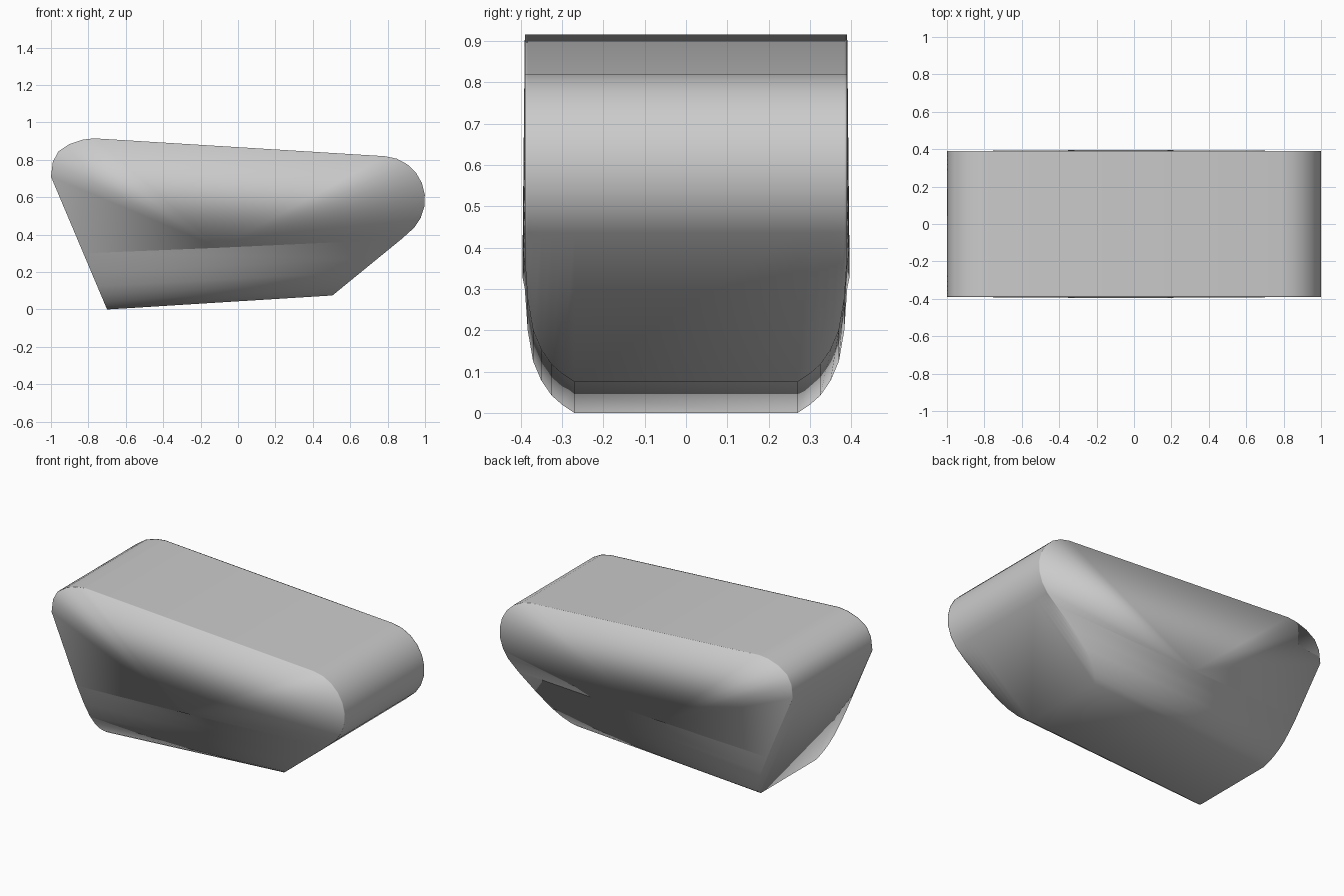
import bpy, bmesh, math

if "Cube" in bpy.data.objects:
    bpy.data.objects.remove(bpy.data.objects["Cube"])

# Upper side profile (x, z): rounded right nose, then rounded left shoulder
upper = [(0.77 + 0.23 * math.cos(math.radians(a)), 0.59 + 0.23 * math.sin(math.radians(a)))
         for a in range(-42, 87, 16)]
upper += [(-0.77, 0.915), (-0.83, 0.908), (-0.90, 0.885), (-0.96, 0.845), (-0.99, 0.79), (-1.0, 0.71)]

# Rounded lower edges: half width -> rise of the underside
rounding = [(0.27, 0), (0.30, 0.02), (0.325, 0.042), (0.35, 0.078),
            (0.37, 0.125), (0.383, 0.20), (0.39, 0.30)]
stations = [(-y, h) for y, h in reversed(rounding)] + rounding


def ring(bm, y, h):
    # Lower corners slide up the sloping ends as the underside rises
    left = (-0.70 - 0.4225 * h, h)
    right = (0.505 + 1.225 * h, 0.075 + h)
    return [bm.verts.new((x, y, z)) for x, z in [left, right] + upper]


# Solid body lofted across its width
bm = bmesh.new()
rings = [ring(bm, y, h) for y, h in stations]
n = len(rings[0])
for a, b in zip(rings, rings[1:]):
    for i in range(n):
        j = (i + 1) % n
        bm.faces.new((a[i], a[j], b[j], b[i]))

# Slightly bulged side walls
caps = [bm.faces.new(rings[0]), bm.faces.new(rings[-1])]
for v in bmesh.ops.poke(bm, faces=caps)["verts"]:
    v.co = (-0.1, math.copysign(0.396, v.co.y), 0.33)

bmesh.ops.recalc_face_normals(bm, faces=bm.faces)
for f in bm.faces:
    f.smooth = True
mesh = bpy.data.meshes.new("rounded_body")
bm.to_mesh(mesh)
bm.free()
body = bpy.data.objects.new("rounded_body", mesh)
bpy.context.collection.objects.link(body)
